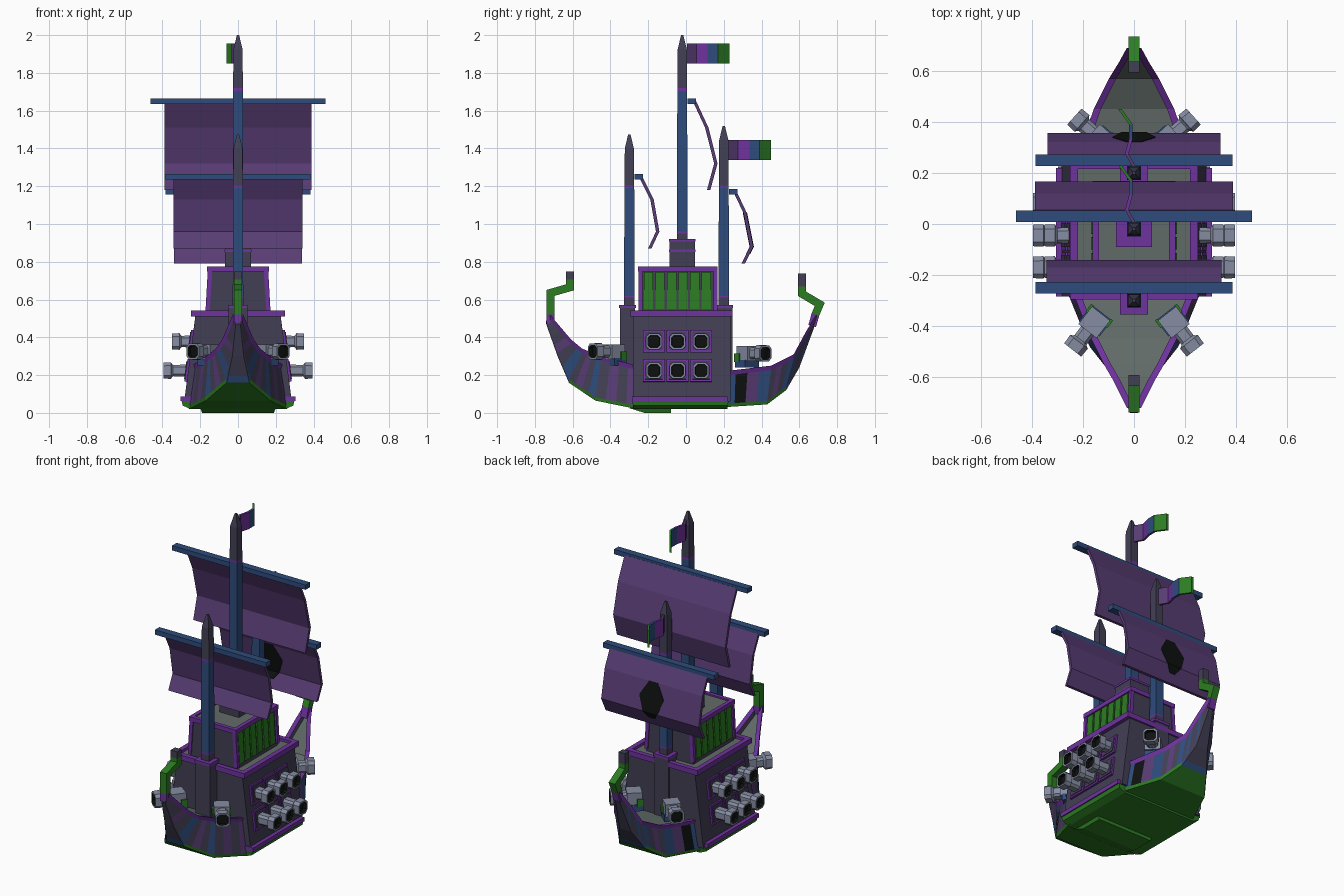
import bpy, bmesh, math
from mathutils import Vector, Matrix

cube = bpy.data.objects.get("Cube")
if cube:
    bpy.data.objects.remove(cube, do_unlink=True)


def material(name, *rgb):
    col = [(c / 255 / 12.92 if c < 11 else ((c / 255 + .055) / 1.055) ** 2.4) for c in rgb] + [1]
    m = bpy.data.materials.new(name)
    m.use_nodes = True
    m.diffuse_color = col
    m.node_tree.nodes["Principled BSDF"].inputs["Base Color"].default_value = col
    return m


SLATE = material("dark slate wood", 66, 63, 84)
TRIM = material("bright purple trim", 110, 50, 158)
SAIL = material("purple cloth", 88, 60, 116)
BLUE = material("blue wood", 46, 76, 124)
GREEN = material("green paint", 44, 124, 34)
DECK = material("grey deck", 97, 107, 103)
METAL = material("grey metal", 134, 141, 162)
BLACK = material("black", 14, 17, 16)


def loft(name, rings, mats, rule=lambda i, j: 0, matrix=None):
    """Closed skin through equal rings; rule gives the material of segment i, side j (-1 = caps)."""
    bm = bmesh.new()
    vs = [[bm.verts.new(p) for p in r] for r in rings]
    n = len(rings[0])
    for i in range(len(vs) - 1):
        for j in range(n):
            k = (j + 1) % n
            f = bm.faces.new((vs[i][j], vs[i][k], vs[i + 1][k], vs[i + 1][j]))
            f.material_index = rule(i, j)
    for i, ring in ((0, vs[0]), (len(vs) - 2, vs[-1])):
        bm.faces.new(ring).material_index = rule(i, -1)
    if matrix:
        bm.transform(matrix)
    bmesh.ops.recalc_face_normals(bm, faces=bm.faces)
    me = bpy.data.meshes.new(name)
    bm.to_mesh(me)
    bm.free()
    for m in mats:
        me.materials.append(m)
    ob = bpy.data.objects.new(name, me)
    bpy.context.collection.objects.link(ob)
    return ob


def rect(x0, x1, y0, y1, z):
    return [(x0, y0, z), (x1, y0, z), (x1, y1, z), (x0, y1, z)]


def box(name, x0, x1, y0, y1, z0, z1, mat, matrix=None):
    return loft(name, [rect(x0, x1, y0, y1, z0), rect(x0, x1, y0, y1, z1)], [mat], matrix=matrix)


# Hull ends: keel and rail lines given as (y, z, half width), planks listed outward from the castle
HULL_MATS = [GREEN, SLATE, SAIL, BLUE, TRIM, DECK, BLACK]


def hull_end(name, keel, rail, planks, steps=4):
    rings = []
    for a in range(len(keel) - 1):
        for s in range(steps + (a == len(keel) - 2)):
            t = s / steps
            ky, kz, kw = Vector(keel[a]).lerp(Vector(keel[a + 1]), t)
            ry, rz, rw = Vector(rail[a]).lerp(Vector(rail[a + 1]), t)
            inner = max(rw - .02, .004)
            half = [(kw, ky, kz), (kw + .004, ky, kz + .018), (rw, ry, rz - .024), (rw + .008, ry, rz),
                    (inner, ry, rz), (inner, ry, rz - .035)]
            rings.append(half + [(-x, y, z) for x, y, z in reversed(half)])

    def rule(i, j):
        if j in (1, 9):
            return HULL_MATS.index(planks[i % len(planks)])
        if j in (0, 10, 11):
            return 0 if i < 2 * steps else 3 if i == 2 * steps else 1
        return {2: 4, 3: 4, 7: 4, 8: 4, 5: 5}.get(j, 1)
    loft(name, rings, HULL_MATS, rule)


hull_end("front_hull",
         [(-.26, .02, .26), (-.48, .065, .17), (-.62, .16, .06), (-.68, .30, .03), (-.74, .47, .012)],
         [(-.26, .25, .235), (-.45, .30, .16), (-.55, .34, .11), (-.61, .39, .075), (-.72, .52, .02)],
         (SAIL, SLATE, SAIL, SLATE, BLUE, SLATE, SAIL, SLATE, BLUE, BLUE, SLATE, SLATE, SAIL, SLATE, SLATE, SLATE))
hull_end("rear_hull",
         [(.20, .03, .26), (.43, .045, .16), (.53, .12, .09), (.60, .24, .04), (.685, .47, .012)],
         [(.20, .22, .235), (.45, .25, .15), (.57, .31, .09), (.635, .43, .05), (.69, .52, .02)],
         (BLUE, BLACK, SAIL, BLUE, SLATE, SAIL, SLATE, BLUE, SLATE, BLUE, SLATE, SLATE, BLUE, SLATE, SLATE, SLATE))

# Middle castle
loft("hull_bottom", [rect(-.25, .25, -.28, .22, .02), rect(-.292, .292, -.28, .22, .038),
                     rect(-.298, .298, -.285, .225, .062)], [GREEN])
loft("keel_plate", [rect(-.19, .19, -.22, -.08, 0), rect(-.2, .2, -.3, -.08, .025)], [GREEN])
loft("castle", [rect(-.285, .285, -.28, .235, .06), rect(-.225, .225, -.28, .235, .52)], [SLATE])


def frame(name, hx, y0, y1, z0, z1, w, mat):
    """Four bars around a rectangle."""
    for s, side in ((1, "left"), (-1, "right")):
        box(f"{name}_{side}", s * hx, s * (hx - w), y0, y1, z0, z1, mat)
    box(name + "_front", w - hx, hx - w, y0, y0 + w, z0, z1, mat)
    box(name + "_rear", w - hx, hx - w, y1 - w, y1, z0, z1, mat)


frame("castle_base_trim", .305, -.285, .22, .062, .088, .03, TRIM)
frame("castle_rail", .25, -.295, .245, .51, .542, .03, TRIM)
box("castle_deck", -.222, .222, -.268, .22, .515, .525, DECK)

# Cabin with framed, slatted sides
CY0, CY1 = -.245, .16
loft("cabin", [rect(-.162, .162, CY0, CY1, .52), rect(-.148, .148, CY0, CY1, .76)], [SLATE])
frame("cabin_rail", .163, CY0 - .008, CY1 + .008, .748, .775, .025, TRIM)
box("cabin_roof", -.14, .14, CY0 + .01, CY1 - .01, .755, .766, DECK)
for s in (1, -1):
    for y in (CY0 - .006, CY1 - .014):
        loft("cabin_corner_post", [rect(s * .15, s * .172, y, y + .02, .54),
                                   rect(s * .136, s * .16, y, y + .02, .755)], [TRIM])
    for k in range(6):
        y = CY0 + .022 + k * .0612
        loft("cabin_slat", [rect(s * .15, s * .168, y, y + .049, .55),
                            rect(s * .14, s * .157, y, y + .049, .745)], [GREEN])

# Mast steps
box("main_mast_step", -.068, .068, -.088, .048, .76, .912, SLATE)
for z in (.853, .907):
    box("main_step_band", -.071, .071, -.091, .051, z, z + .013, TRIM)
for name, y0, y1 in (("front", -.35, -.27), ("rear", .165, .245)):
    box(name + "_mast_step", -.05, .05, y0, y1, .18, .56, SLATE)
    box(name + "_step_cap", -.054, .054, y0 - .004, y1 + .004, .555, .572, TRIM)


# Masts, yards and sails
def mast(name, y, base, blue_top, top):
    levels = [(base, .028), (base + .05, .028), (base + .06, .028), (blue_top, .026),
              (blue_top + .014, .026), (top - .075, .024), (top, .006)]
    loft(name, [rect(-w, w, y - w, y + w, z) for z, w in levels], [SLATE, TRIM, BLUE],
         lambda i, j: 0 if j < 0 else (0, 1, 2, 1, 0, 0)[i])


def sheet(name, path, mat, t):
    loft(name, [[(-w, y - t, z), (w, y - t, z), (w, y + t, z), (-w, y + t, z)] for y, z, w in path], [mat])


RIG = (("front", -.30, .56, 1.19, 1.25, 1.475, .385, .342, (.06, .12, .15, .108), (0, .12, .29, .38)),
       ("main", -.02, .90, 1.705, 1.65, 2.0, .462, .388, (.065, .13, .178, .14), (0, .14, .33, .47)),
       ("rear", .20, .56, 1.19, 1.17, 1.52, .385, .338, (.06, .112, .148, .103), (0, .11, .29, .38)))
for name, y, base, blue_top, yard, top, yard_w, sail_w, bulge, drop in RIG:
    mast(name + "_mast", y, base, blue_top, top)
    box(name + "_yard", -yard_w, yard_w, y + .028, y + .073, yard - .015, yard + .015, BLUE)
    sheet(name + "_sail", [(y + b, yard - d, sail_w) for b, d in zip(bulge, drop)], SAIL, .009)
# Plain dark patch on the rear sail
sheet("rear_sail_patch", [(.312, 1.06, .03), (.33, .97, .085), (.348, .88, .05), (.328, .84, .02)], BLACK, .0115)

# Flags bend sideways in plan
FLAG = ((0, .025), (-.028, .075), (-.012, .135), (-.012, .19), (-.055, .25))
for name, y, z in (("main", -.02, 1.85), ("rear", .20, 1.34)):
    loft(name + "_flag", [[(x - .007, y + d, z), (x + .007, y + d, z), (x + .007, y + d, z + .105),
                           (x - .007, y + d, z + .105)] for x, d in FLAG],
         [SAIL, TRIM, BLUE, GREEN], lambda i, j: (0, 1, 2, 3)[i])


# Curled stem posts with mitred bends
def stem(name, path, colours):
    pts = [Vector(p) for p in path]
    rings = []
    for k, p in enumerate(pts):
        a = (p - pts[k - 1]).normalized() if k else (pts[1] - p).normalized()
        b = (pts[k + 1] - p).normalized() if k < len(pts) - 1 else a
        d = (a + b).normalized()
        d *= .021 / d.dot(a)
        rings.append([(x, p.x - s * d.y, p.y + s * d.x) for x, s in ((-.022, 1), (.022, 1), (.022, -1), (-.022, -1))])
    loft(name, rings, [GREEN, SLATE, TRIM], lambda i, j: colours[i])


stem("front_stem", [(-.718, .47), (-.718, .52), (-.718, .635), (-.613, .665), (-.613, .705), (-.613, .748)],
     (2, 0, 0, 0, 1))
stem("rear_stem", [(.668, .46), (.685, .52), (.708, .575), (.615, .63), (.615, .668), (.615, .737)],
     (2, 0, 0, 0, 1))

# Cannons: chamfered square barrels with a flared hollow muzzle, pointing along local +x
BARREL = ((-.03, .032), (.055, .03), (.06, .034), (.066, .044), (.106, .042), (.106, .032), (.085, .03))
CORNERS = [(1, -.6), (1, .6), (.6, 1), (-.6, 1), (-1, .6), (-1, -.6), (-.6, -1), (.6, -1)]


def cannon(name, matrix):
    rings = [[(x, r * cy, r * cz) for cy, cz in CORNERS] for x, r in BARREL]
    loft(name, rings, [METAL, BLACK], lambda i, j: int(i == 5), matrix)


for s in (1, -1):
    facing = Matrix.Rotation(0 if s > 0 else math.pi, 4, 'Z')
    for z, wall, tip in ((.378, .2435, .35), (.224, .2636, .395)):
        for y in (-.17, -.045, .08):
            place = Matrix.Translation((s * wall, y, z)) @ facing
            tilt = place @ Matrix.Rotation(-.13, 4, 'Y')
            box("gun_port_frame", -.01, .012, -.058, .058, -.06, .06, TRIM, tilt)
            box("gun_port", -.01, .016, -.046, .046, -.048, .048, SLATE, tilt)
            cannon("side_cannon", Matrix.Translation((s * (tip - .106), y, z)) @ facing)
    # Deck cannons on carriages, angled outwards
    for y, z, x, ang in ((-.41, .325, .175, -52), (.35, .315, .155, 42)):
        a = math.radians(ang if s > 0 else 180 - ang)
        place = Matrix.Translation((s * x, y, z)) @ Matrix.Rotation(a, 4, 'Z')
        cannon("deck_cannon", place)
        box("cannon_breech", -.075, .012, -.045, .045, -.04, .038, METAL, place)
        box("carriage", -.08, 0, -.05, .05, -.075, -.035, BLUE, place)
        for side in (-1, 1):
            box("carriage_cheek", -.082, -.045, side * .042, side * .054, -.045, 0, GREEN, place)
